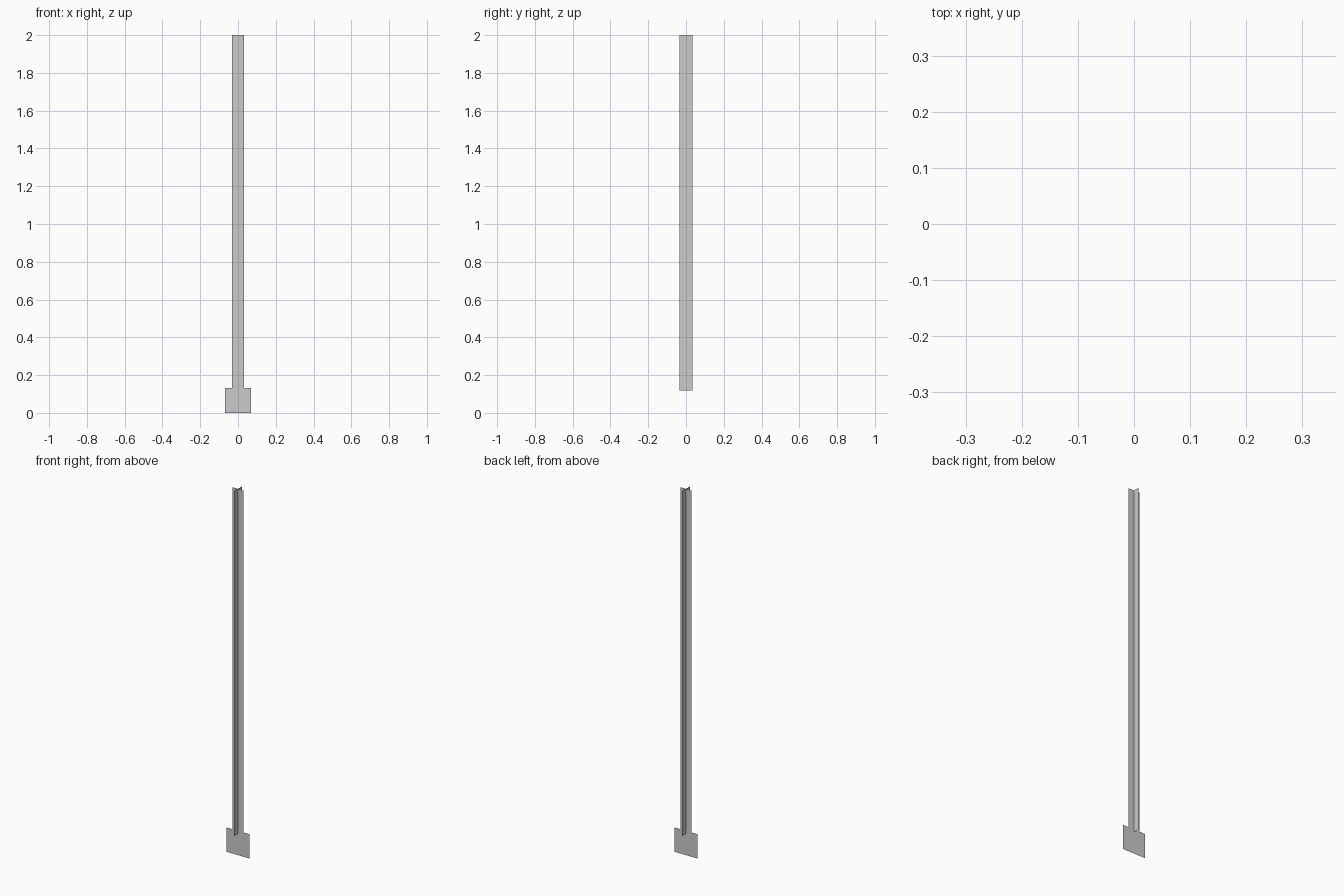
import bpy
import bmesh
from math import pi
from mathutils import Matrix

if "Cube" in bpy.data.objects:
    bpy.data.objects.remove(bpy.data.objects["Cube"])


def card(name, half_width, z0, z1, angle=0.0):
    """Flat upright card centred on the z axis, turned about z."""
    bm = bmesh.new()
    corners = [(-half_width, 0, z0), (half_width, 0, z0),
               (half_width, 0, z1), (-half_width, 0, z1)]
    bm.faces.new([bm.verts.new(c) for c in corners])
    bm.transform(Matrix.Rotation(angle, 4, 'Z'))
    mesh = bpy.data.meshes.new(name)
    bm.to_mesh(mesh)
    bm.free()
    obj = bpy.data.objects.new(name, mesh)
    bpy.context.collection.objects.link(obj)
    return obj


BASE_TOP = 0.133

# Wide flat card at the foot
card("base_card", 0.068, 0.0, BASE_TOP)

# Two crossed cards forming the tall stem; the side one dips past the base top
card("stem_front_card", 0.033, BASE_TOP, 2.0)
card("stem_side_card", 0.034, 0.118, 2.0, pi / 2)
